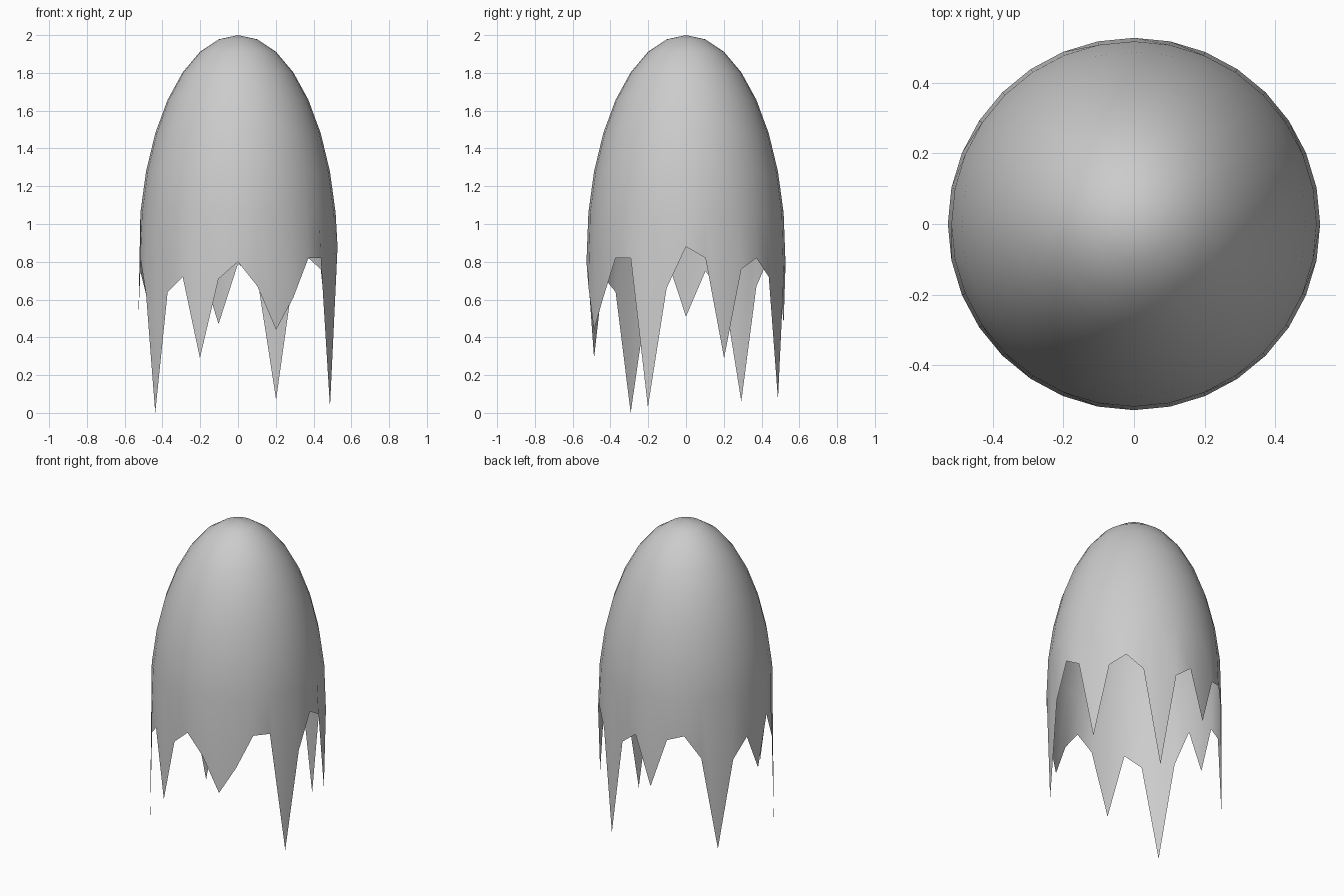
import bpy, bmesh, math

if "Cube" in bpy.data.objects:
    bpy.data.objects.remove(bpy.data.objects["Cube"])

R, CENTRE, RISE, SIDES, RINGS = 0.527, 0.83, 1.17, 32, 8

# Height of the torn hem at each side, counter-clockwise from +x
HEM = [0.88, 0.82, 0.29, 0.76, 0.82, 0.72, 0.07, 0.71,
       0.79, 0.47, 0.79, 0.82, 0.67, 0.06, 0.63, 0.75,
       0.51, 0.82, 0.63, 0.00, 0.64, 0.72, 0.29, 0.71,
       0.80, 0.67, 0.44, 0.61, 0.82, 0.82, 0.03, 0.66]

bm = bmesh.new()


def ring(level):
    """One circle of the dome; the last one follows the torn hem."""
    a = math.pi / 2 * level / RINGS
    verts = []
    for k in range(SIDES):
        t = 2 * math.pi * k / SIDES
        z = HEM[k] if level == RINGS else CENTRE + RISE * math.cos(a)
        r = R * math.sin(a)
        verts.append(bm.verts.new((r * math.cos(t), r * math.sin(t), z)))
    return verts


# Dome: fan at the top, quads down to the hem
top = bm.verts.new((0, 0, CENTRE + RISE))
rings = [ring(i) for i in range(1, RINGS + 1)]
for k in range(SIDES):
    n = (k + 1) % SIDES
    bm.faces.new((top, rings[0][k], rings[0][n]))
    for upper, lower in zip(rings, rings[1:]):
        bm.faces.new((upper[k], lower[k], lower[n], upper[n]))
for f in bm.faces:
    f.smooth = True

mesh = bpy.data.meshes.new("ragged_sheet")
bm.to_mesh(mesh)
bm.free()
bpy.context.collection.objects.link(bpy.data.objects.new("ragged_sheet", mesh))
